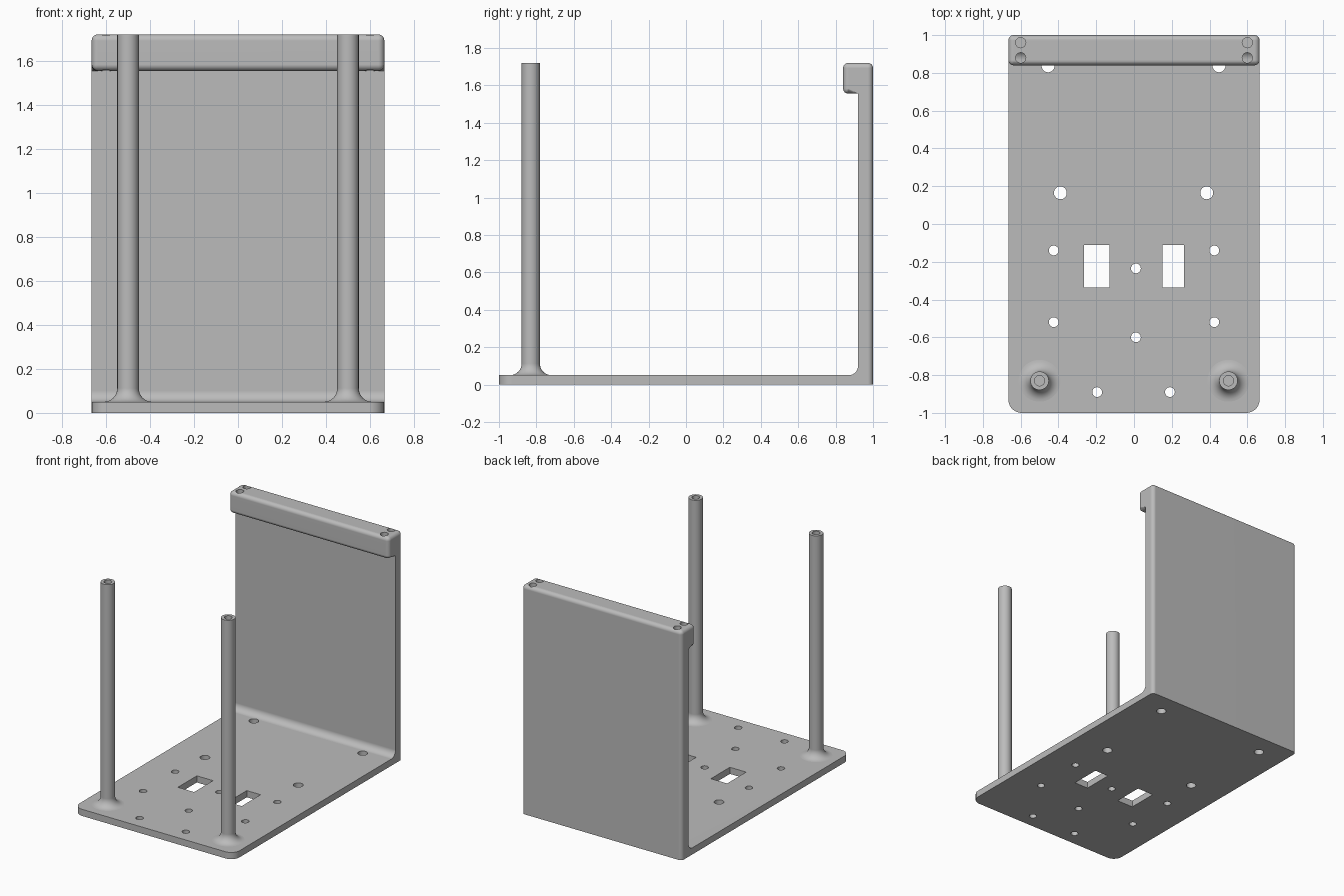
import bpy, bmesh, math
from mathutils import Matrix, Vector

cube = bpy.data.objects.get("Cube")
if cube:
    bpy.data.objects.remove(cube, do_unlink=True)

W, TOP, BASE = 0.665, 1.72, 0.05

grey = bpy.data.materials.new("plain grey")
grey.use_nodes = True
colour = (0.5, 0.5, 0.5, 1)
grey.diffuse_color = colour
grey.node_tree.nodes["Principled BSDF"].inputs["Base Color"].default_value = colour


def make_object(name, bm):
    bmesh.ops.recalc_face_normals(bm, faces=bm.faces)
    mesh = bpy.data.meshes.new(name)
    bm.to_mesh(mesh)
    bm.free()
    mesh.materials.append(grey)
    obj = bpy.data.objects.new(name, mesh)
    bpy.context.collection.objects.link(obj)
    return obj


def activate(obj):
    bpy.ops.object.select_all(action='DESELECT')
    obj.select_set(True)
    bpy.context.view_layer.objects.active = obj


def smooth(obj):
    activate(obj)
    bpy.ops.object.shade_smooth_by_angle(angle=math.radians(35))
    mod = obj.modifiers.new("flat face normals", 'WEIGHTED_NORMAL')
    mod.keep_sharp = True


def round_edges(bm, radius, segments, rule):
    """Round every edge whose midpoint and direction satisfy the rule."""
    chosen = []
    for e in bm.edges:
        a, b = e.verts[0].co, e.verts[1].co
        d = (b - a).normalized()
        if rule((a + b) / 2, abs(d.x) > 0.9, abs(d.z) > 0.9):
            chosen.append(e)
    bmesh.ops.bevel(bm, geom=chosen, offset=radius, segments=segments,
                    profile=0.5, affect='EDGES', clamp_overlap=True)


# Base, back wall and top lip: one side profile pulled across the width
bm = bmesh.new()
profile = [(-1, 0), (1, 0), (1, TOP), (0.84, TOP), (0.84, 1.555),
           (0.92, 1.555), (0.92, BASE), (-1, BASE)]
face = bm.faces.new([bm.verts.new((-W, y, z)) for y, z in profile])
pulled = bmesh.ops.extrude_face_region(bm, geom=[face])
bmesh.ops.translate(bm, vec=(2 * W, 0, 0),
                    verts=[v for v in pulled["geom"] if isinstance(v, bmesh.types.BMVert)])
bmesh.ops.recalc_face_normals(bm, faces=bm.faces)

# Front corners of the base
round_edges(bm, 0.07, 8, lambda m, along_x, upright: upright and m.y < -0.9)
# Inside corner between base and wall
round_edges(bm, 0.05, 8, lambda m, along_x, upright:
            along_x and abs(m.y - 0.92) < 0.01 and m.z < 0.1)
# Lip edges and the upright back edges
round_edges(bm, 0.028, 6, lambda m, along_x, upright:
            m.z > TOP - 0.01
            or (upright and (m.y > 0.99 or 0.83 < m.y < 0.85))
            or (m.z > 1.5 and m.y < 0.91 and not upright))
bracket = make_object("base_and_back_wall", bm)

# Holes and slots
bm = bmesh.new()


def drill(x, y, r, low, high):
    bmesh.ops.create_cone(bm, cap_ends=True, segments=32, radius1=r, radius2=r,
                          depth=high - low,
                          matrix=Matrix.Translation((x, y, (low + high) / 2)))


def slot(x0, x1, y0, y1):
    bmesh.ops.create_cube(bm, size=1, matrix=Matrix.Translation(
        ((x0 + x1) / 2, (y0 + y1) / 2, 0.025)) @ Matrix.Diagonal((x1 - x0, y1 - y0, 0.2, 1)))


for x, y in [(-0.39, 0.165), (0.385, 0.165), (-0.455, 0.837), (0.45, 0.837)]:
    drill(x, y, 0.034, -0.1, 0.15)
for x, y in [(-0.425, -0.14), (0.425, -0.14), (-0.425, -0.52), (0.425, -0.52),
             (0.01, -0.235), (0.01, -0.6), (-0.195, -0.89), (0.19, -0.89)]:
    drill(x, y, 0.026, -0.1, 0.15)
slot(-0.265, -0.13, -0.335, -0.11)
slot(0.15, 0.265, -0.335, -0.11)
for x in (-0.6, 0.6):
    drill(x, 0.88, 0.027, 1.5, 1.8)
    drill(x, 0.96, 0.027, 1.555, 1.8)
cutter = make_object("hole_cutter", bm)

mod = bracket.modifiers.new("holes", 'BOOLEAN')
mod.operation = 'DIFFERENCE'
mod.solver = 'EXACT'
mod.object = cutter
activate(bracket)
bpy.ops.object.modifier_apply(modifier=mod.name)
bpy.data.objects.remove(cutter, do_unlink=True)
smooth(bracket)

# Front posts: a turned profile with flared foot and a blind screw hole on top
R, FLARE = 0.049, 0.062
outline = [(0, 0.03), (R + FLARE, 0.03)]
for i in range(9):
    a = math.pi / 2 * i / 8
    outline.append((R + FLARE * (1 - math.sin(a)), BASE + FLARE * (1 - math.cos(a))))
outline += [(R, TOP), (0.027, TOP), (0.027, TOP - 0.16), (0, TOP - 0.16)]

for name, x in (("right_post", -0.5), ("left_post", 0.5)):
    bm = bmesh.new()
    verts = [bm.verts.new((r, 0, z)) for r, z in outline]
    edges = [bm.edges.new(pair) for pair in zip(verts, verts[1:])]
    bmesh.ops.spin(bm, geom=verts + edges, cent=(0, 0, 0), axis=(0, 0, 1),
                   angle=math.tau, steps=40)
    bmesh.ops.remove_doubles(bm, verts=bm.verts, dist=0.0001)
    bmesh.ops.translate(bm, verts=bm.verts, vec=Vector((x, -0.83, 0)))
    smooth(make_object(name, bm))
